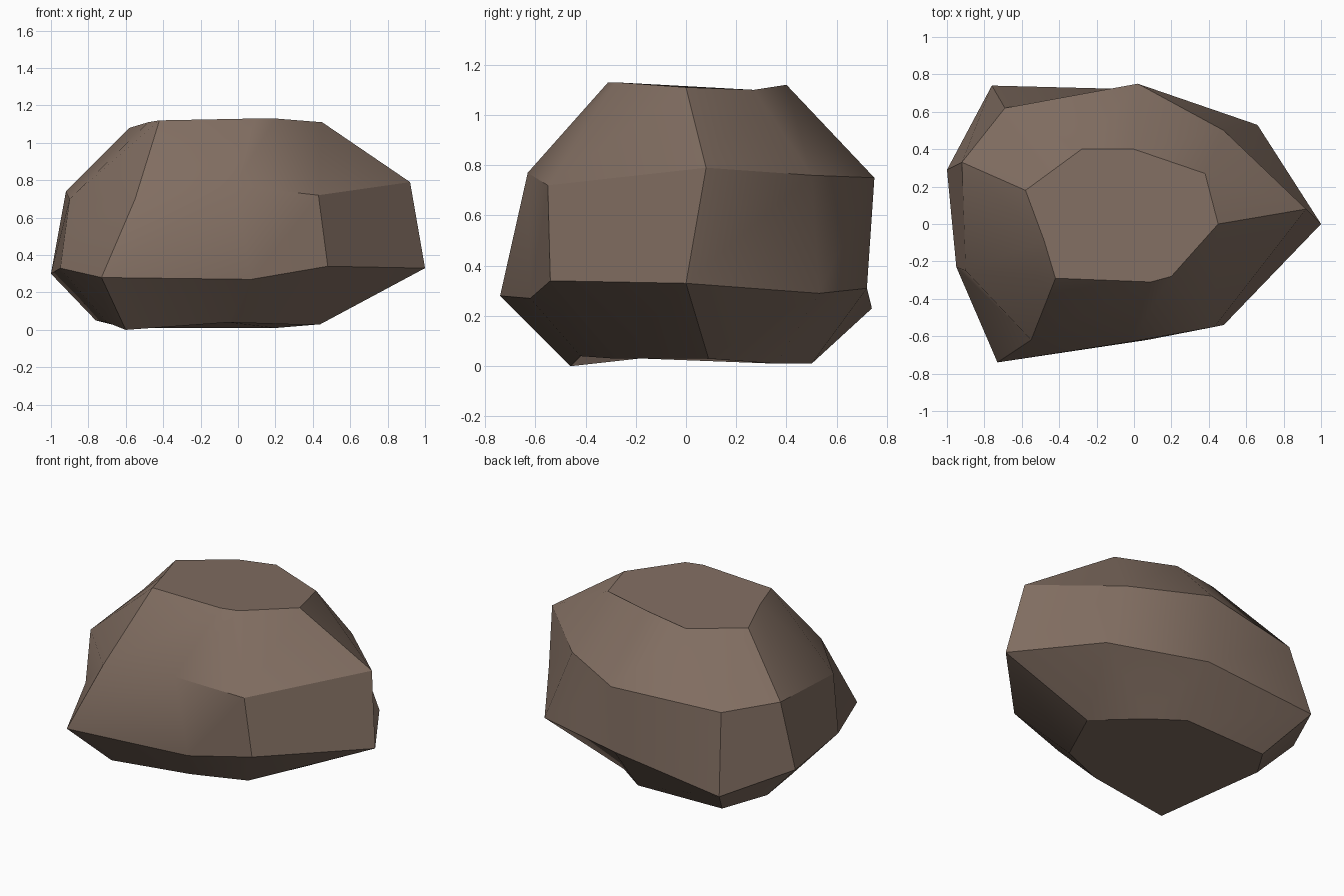
import bpy
import bmesh
from math import radians

# Remove the default object
default_object = bpy.data.objects.get("Cube")
if default_object:
    bpy.data.objects.remove(default_object, do_unlink=True)


def make_material(name, colour):
    material = bpy.data.materials.new(name)
    material.use_nodes = True
    material.diffuse_color = (*colour, 1)
    shader = material.node_tree.nodes["Principled BSDF"]
    shader.inputs["Base Color"].default_value = (*colour, 1)
    shader.inputs["Roughness"].default_value = 0.9
    return material


def bridge_rings(mesh, lower, upper):
    """Join two rings of equal length with a band of outward-facing quads."""
    count = len(lower)
    return [
        mesh.faces.new((lower[i], lower[(i + 1) % count], upper[(i + 1) % count], upper[i]))
        for i in range(count)
    ]


# Irregular cross-sections of the boulder, each running counter-clockwise from +x
base_ring = [
    (.44, .09, .03), (.2, .36, .01), (0, .5, .01),
    (-.6, .48, .01), (-.76, .24, .05), (-.7, -.1, .04),
    (-.6, -.46, 0), (-.05, -.42, .04), (.27, -.28, .03),
]
belly_ring = [
    (1, 0, .33), (.66, .53, .29), (.02, .72, .31),
    (-.76, .74, .23), (-1, .29, .3), (-.95, -.23, .33),
    (-.73, -.74, .28), (.07, -.62, .27), (.48, -.54, .34),
]
shoulder_ring = [
    (.92, .08, .79), (.48, .5, .76), (.02, .75, .75),
    (-.69, .62, .72), (-.92, .33, .74), (-.9, -.25, .7),
    (-.55, -.62, .7), (-.02, -.63, .77), (.43, -.55, .72),
]
crown_ring = [
    (.45, 0, 1.11), (.38, .27, 1.1), (0, .4, 1.12),
    (-.28, .4, 1.08), (-.58, .18, 1.08), (-.48, -.09, 1.11),
    (-.42, -.29, 1.12), (.09, -.31, 1.13), (.2, -.28, 1.13),
]

# Boulder: stacked rings bridged by quads and closed by a flat crown and base
mesh = bmesh.new()
rings = [
    [mesh.verts.new(point) for point in ring]
    for ring in (base_ring, belly_ring, shoulder_ring, crown_ring)
]
for lower, upper in zip(rings, rings[1:]):
    bridge_rings(mesh, lower, upper)
mesh.faces.new(rings[-1])
mesh.faces.new(reversed(rings[0]))

# Crease across the twisted front panel
belly_corner, shoulder_corner = rings[1][6], rings[2][7]
bmesh.ops.connect_verts(mesh, verts=[belly_corner, shoulder_corner])
bmesh.ops.recalc_face_normals(mesh, faces=mesh.faces)

boulder_mesh = bpy.data.meshes.new("boulder")
mesh.to_mesh(boulder_mesh)
mesh.free()
boulder_mesh.materials.append(make_material("brown_stone", (.22, .155, .12)))

boulder = bpy.data.objects.new("boulder", boulder_mesh)
bpy.context.collection.objects.link(boulder)

# Soften shallow creases and keep the strong ones sharp
bpy.ops.object.select_all(action="DESELECT")
boulder.select_set(True)
bpy.context.view_layer.objects.active = boulder
bpy.ops.object.shade_smooth_by_angle(angle=radians(30))
